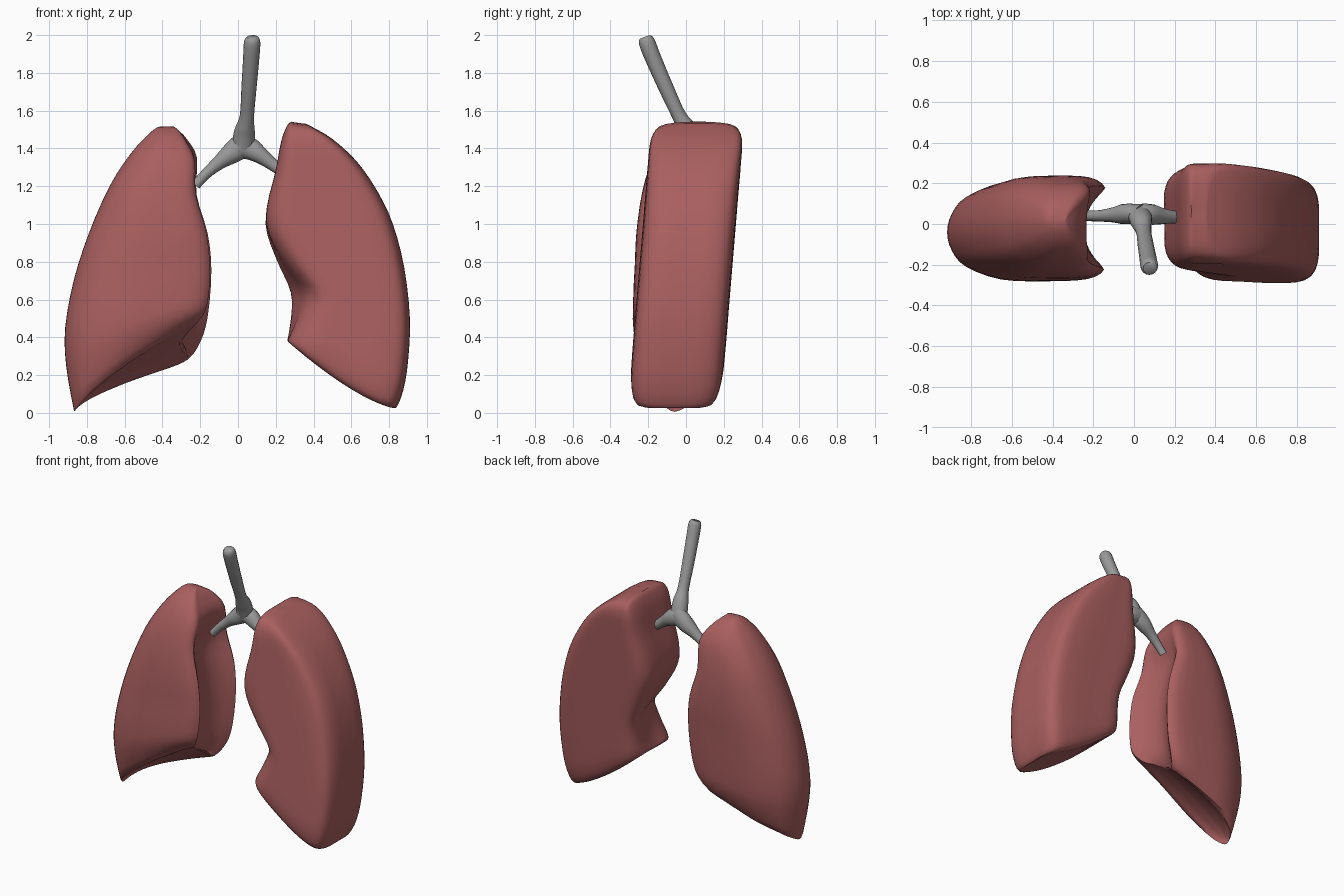
import bpy, bmesh
from mathutils import Vector

cube = bpy.data.objects.get("Cube")
if cube:
    bpy.data.objects.remove(cube, do_unlink=True)


def material(name, colour):
    mat = bpy.data.materials.new(name)
    mat.use_nodes = True
    mat.diffuse_color = (*colour, 1)
    mat.node_tree.nodes["Principled BSDF"].inputs["Base Color"].default_value = (*colour, 1)
    return mat


flesh = material("flesh red", (0.40, 0.115, 0.115))
grey = material("airway grey", (0.32, 0.32, 0.32))


def smooth_path(points, steps, closed=False):
    """Catmull-Rom interpolation through tuples of any length."""
    pts = [Vector(p) for p in points]
    n = len(pts)
    pick = (lambda i: pts[i % n]) if closed else (lambda i: pts[min(max(i, 0), n - 1)])
    out = []
    for i in range(n if closed else n - 1):
        a, b, c, d = (pick(i + k) for k in (-1, 0, 1, 2))
        for s in range(steps):
            t = s / steps
            out.append(0.5 * (2 * b + (c - a) * t + (2 * a - 5 * b + 4 * c - d) * t * t
                              + (3 * b - a - 3 * c + d) * t ** 3))
    return out if closed else out + [pts[-1]]


def finish(name, bm, mat, angle):
    bmesh.ops.remove_doubles(bm, verts=bm.verts, dist=0.0005)
    bmesh.ops.recalc_face_normals(bm, faces=bm.faces)
    mesh = bpy.data.meshes.new(name)
    bm.to_mesh(mesh)
    bm.free()
    mesh.materials.append(mat)
    obj = bpy.data.objects.new(name, mesh)
    bpy.context.collection.objects.link(obj)
    bpy.ops.object.select_all(action='DESELECT')
    obj.select_set(True)
    bpy.context.view_layer.objects.active = obj
    bpy.ops.object.shade_smooth_by_angle(angle=angle)


def skin_rings(bm, rings):
    rings = [[bm.verts.new(co) for co in ring] for ring in rings]
    for lower, upper in zip(rings, rings[1:]):
        for i in range(len(lower)):
            j = (i + 1) % len(lower)
            bm.faces.new((lower[i], lower[j], upper[j], upper[i]))
    return rings


def lung(name, rows, half_section, bend, lean):
    """Loft a section (u: outer to inner, v: front to back) along tilted rows.
    Row: outer x, z; inner back x, z; inner front x, z; half depth; inner groove depth."""
    mirrored = [(u, -v) for u, v in reversed(half_section) if v > 0]
    section = smooth_path(half_section + mirrored, 3, closed=True)
    rings = []
    for xo, zo, xb, zb, xf, zf, half, groove in smooth_path(rows, 3):
        ring = []
        for u, v in section:
            back = min(max((v + 1) / 2, 0), 1)
            u = max(u, 0)
            hollow = groove * u ** 8 * max(0, 1 - (v / .8) ** 2)
            x = xo + u * (xf + (xb - xf) * back - xo) - hollow
            z = zo + u ** bend * (zf + (zb - zf) * back - zo)
            ring.append((x, lean[0] + lean[1] * z + v * max(half, 0), z))
        rings.append(ring)
    bm = bmesh.new()
    skin_rings(bm, rings)
    finish(name, bm, flesh, 0.9)


# Right lung: lens-shaped outside, grooved inside, hollow underneath
right_section = [(0, 0), (.03, .36), (.12, .68), (.35, .95), (.65, 1), (.9, .97),
                 (1, .8), (1, .5), (1, .2), (1, 0)]
right_rows = [
    (-.865, .04, -.3, .38, -.3, .38, 0, .05),
    (-.865, .03, -.28, .33, -.26, .44, .1, .05),
    (-.87, .02, -.26, .27, -.22, .49, .18, .06),
    (-.91, .25, -.2, .36, -.17, .56, .24, .08),
    (-.915, .45, -.16, .5, -.15, .68, .25, .1),
    (-.87, .7, -.14, .75, -.15, .8, .25, .1),
    (-.79, .95, -.16, .95, -.17, .96, .25, .09),
    (-.68, 1.2, -.22, 1.16, -.225, 1.16, .23, .06),
    (-.57, 1.37, -.215, 1.35, -.23, 1.33, .185, .01),
    (-.48, 1.47, -.27, 1.45, -.28, 1.44, .12, 0),
    (-.43, 1.51, -.32, 1.5, -.32, 1.5, .05, 0),
    (-.41, 1.515, -.34, 1.515, -.34, 1.515, 0, 0)]
lung("right_lung", right_rows, right_section, 0.75, (-.06, .05))

# Left lung: slab with rounded edges and a notch cut into the inner front edge
left_section = [(0, 0), (0, .4), (.025, .74), (.1, .94), (.3, 1), (.6, 1), (.84, .99),
                (.95, .85), (1, .55), (1, 0)]
# Outer x, z; inner x, z; half depth; notch depth
left_edges = [
    (.82, .035, .28, .37, 0, 0), (.82, .035, .28, .37, .12, 0), (.84, .03, .265, .38, .21, 0),
    (.875, .12, .262, .42, .24, .03), (.9, .27, .262, .52, .245, .09),
    (.91, .5, .25, .64, .245, .14), (.88, .77, .2, .78, .245, .08),
    (.82, 1, .15, .95, .245, .02), (.74, 1.17, .155, 1.09, .245, 0),
    (.63, 1.33, .2, 1.28, .245, 0), (.5, 1.45, .23, 1.44, .24, 0),
    (.4, 1.51, .26, 1.52, .2, 0), (.36, 1.53, .28, 1.54, .1, 0), (.36, 1.53, .28, 1.54, 0, 0)]
left_rows = [(xo, zo, xi, zi, xi + notch, zi, half, 0) for xo, zo, xi, zi, half, notch in left_edges]
lung("left_lung", left_rows, left_section, 1.4, (-.065, .083))


def airway(name, points):
    """Tapered tube through (x, y, z, radius) points."""
    path = smooth_path(points, 4)
    circle = [(1, 0), (.71, .71), (0, 1), (-.71, .71), (-1, 0), (-.71, -.71), (0, -1), (.71, -.71)]
    rings = []
    for i, p in enumerate(path):
        along = (path[min(i + 1, len(path) - 1)] - path[max(i - 1, 0)]).to_3d().normalized()
        side = along.cross(Vector((0, 1, 0))).normalized()
        front = along.cross(side)
        # The fork is flattened from front to back
        flat = min(p[3], .05)
        rings.append([p.to_3d() + side * c * p[3] + front * s * flat
                      for c, s in smooth_path(circle, 2, closed=True)])
    bm = bmesh.new()
    rings = skin_rings(bm, rings)
    bm.faces.new(rings[0])
    bm.faces.new(rings[-1])
    finish(name, bm, grey, 0.9)


# Windpipe and its two branches
airway("windpipe", [(.075, -.217, 1.99, .03), (.075, -.208, 1.965, .043), (.07, -.175, 1.88, .043),
                    (.058, -.105, 1.72, .04), (.047, -.035, 1.57, .038), (.035, .015, 1.49, .055),
                    (.025, .05, 1.4, .06)])
airway("right_branch", [(.04, .045, 1.43, .065), (-.02, .05, 1.385, .06),
                        (-.1, .045, 1.325, .038), (-.17, .04, 1.265, .028), (-.225, .04, 1.205, .026)])
airway("left_branch", [(.0, .045, 1.41, .06), (.06, .05, 1.4, .06),
                       (.13, .04, 1.355, .042), (.19, .035, 1.31, .032), (.24, .03, 1.275, .03)])
